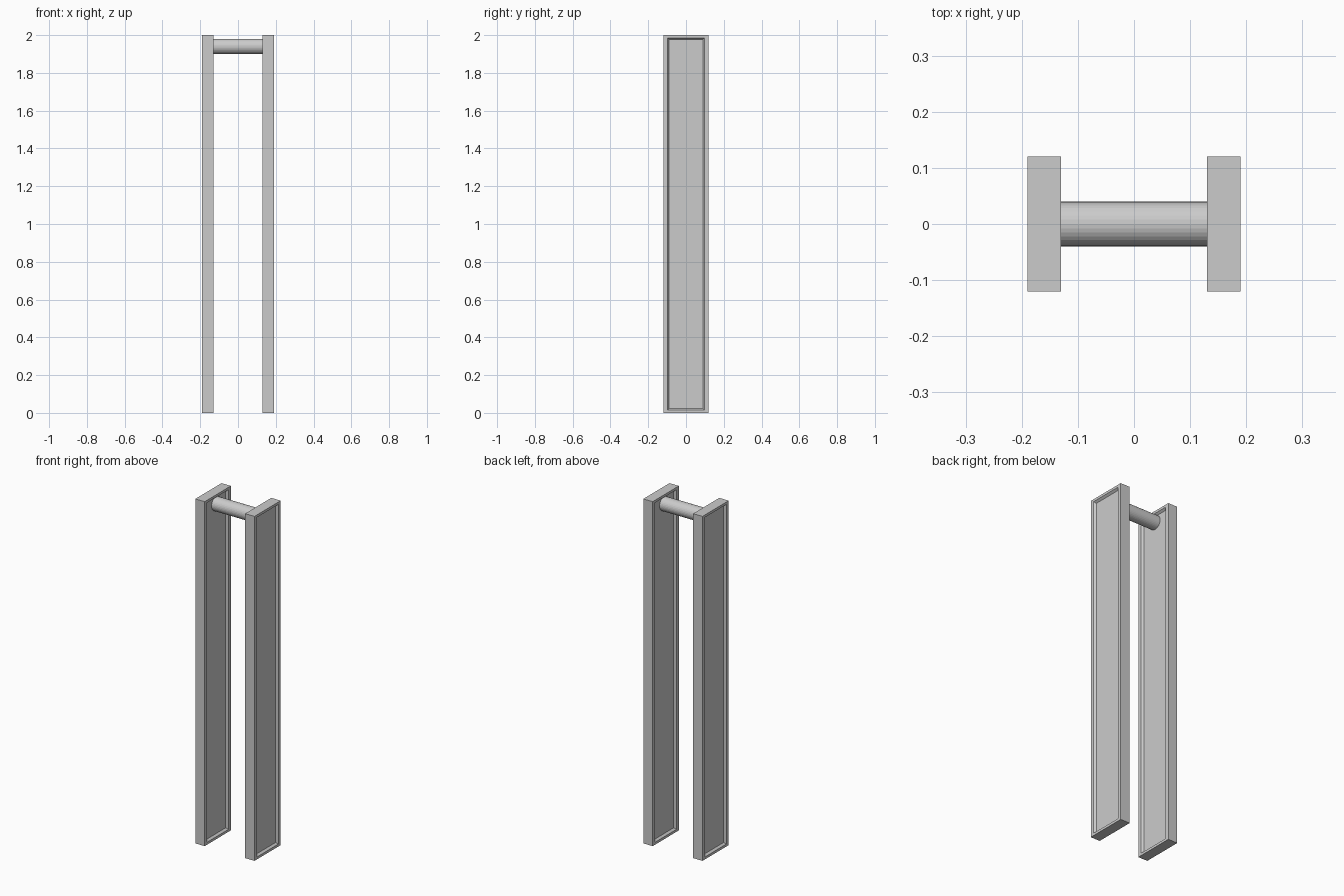
import bpy, bmesh, math
from mathutils import Matrix

if "Cube" in bpy.data.objects:
    bpy.data.objects.remove(bpy.data.objects["Cube"])

W, H, T = 0.24, 2.0, 0.06      # panel width, height, thickness
DEPTH = 0.012                  # depth of the recessed fields


def finish(name, bm):
    bmesh.ops.recalc_face_normals(bm, faces=bm.faces)
    mesh = bpy.data.meshes.new(name)
    bm.to_mesh(mesh)
    bm.free()
    obj = bpy.data.objects.new(name, mesh)
    bpy.context.collection.objects.link(obj)
    return obj


def panel(name, x):
    """Upright board with a bevelled recess on both broad faces."""
    bm = bmesh.new()
    bmesh.ops.create_cube(bm, size=1, matrix=Matrix.Translation((x, 0, H / 2))
                          @ Matrix.Diagonal((T, W, H, 1)))
    bm.normal_update()
    broad = [f for f in bm.faces if abs(f.normal.x) > 0.9]
    # flat border, then sloped edge down to the sunk field
    bmesh.ops.inset_individual(bm, faces=broad, thickness=0.03)
    bmesh.ops.inset_individual(bm, faces=broad, thickness=0.013, depth=-DEPTH)
    # the top and bottom borders are slightly narrower than the sides
    for v in bm.verts:
        if 0.001 < v.co.z < H - 0.001:
            v.co.z += 0.007 * (1 if v.co.z > H / 2 else -1)
    return finish(name, bm)


panel("left_panel", -0.16)
panel("right_panel", 0.16)

# round crossbar, running into the sunk fields
bm = bmesh.new()
bmesh.ops.create_cone(bm, cap_ends=True, segments=32, radius1=0.04, radius2=0.04,
                      depth=2 * (0.13 + DEPTH),
                      matrix=Matrix.Translation((0, 0, 1.94))
                      @ Matrix.Rotation(math.pi / 2, 4, 'Y'))
finish("crossbar", bm)
